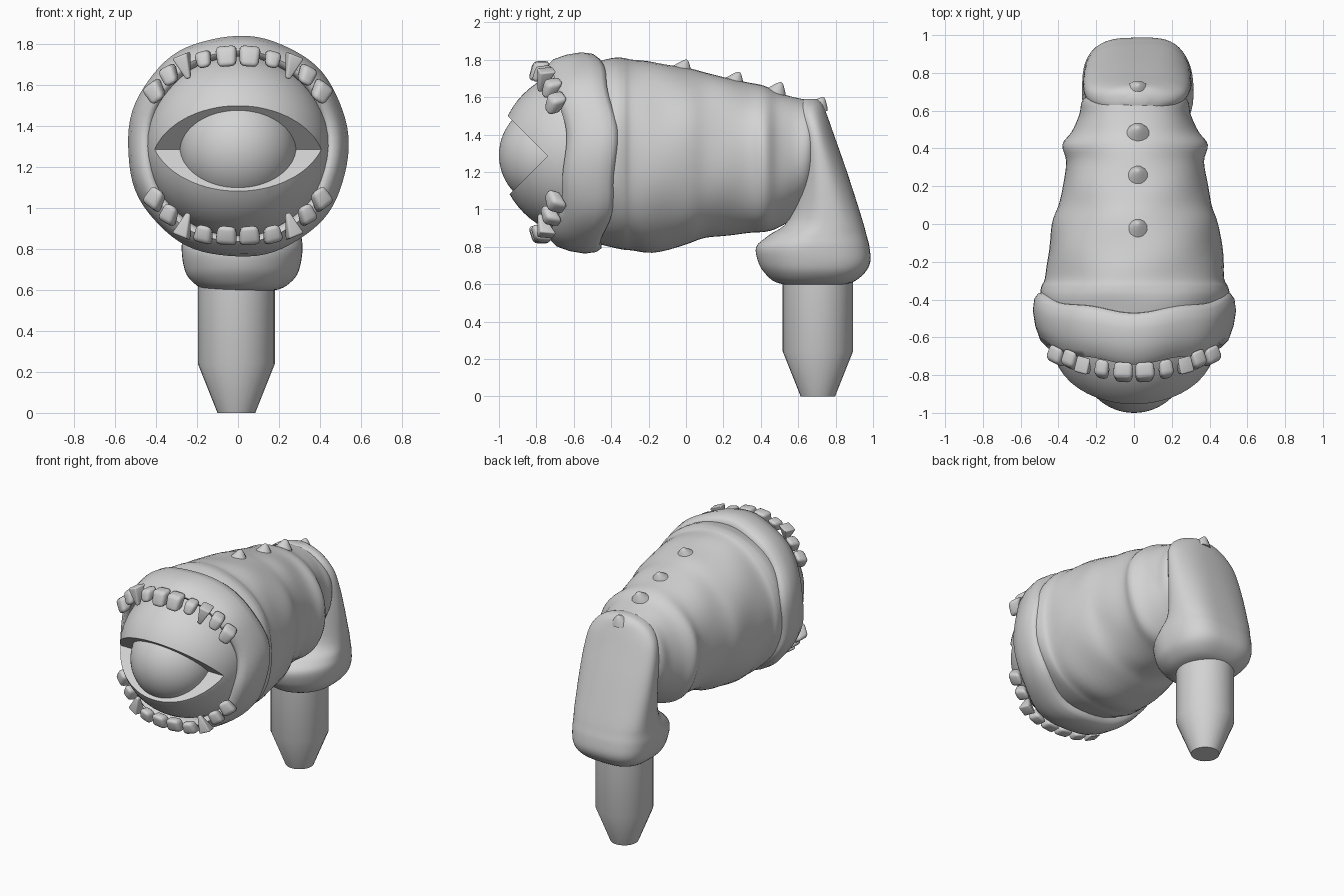
import bpy, bmesh, math
from mathutils import Vector, Matrix

if "Cube" in bpy.data.objects:
    bpy.data.objects.remove(bpy.data.objects["Cube"])

grey = bpy.data.materials.new("plain grey")
grey.diffuse_color = (0.65, 0.65, 0.65, 1)
grey.use_nodes = True
grey.node_tree.nodes["Principled BSDF"].inputs["Base Color"].default_value = grey.diffuse_color


def finish(name, bm, angle=40):
    bmesh.ops.recalc_face_normals(bm, faces=bm.faces)
    me = bpy.data.meshes.new(name)
    bm.to_mesh(me)
    bm.free()
    ob = bpy.data.objects.new(name, me)
    bpy.context.collection.objects.link(ob)
    me.materials.append(grey)
    bpy.ops.object.select_all(action='DESELECT')
    ob.select_set(True)
    bpy.context.view_layer.objects.active = ob
    bpy.ops.object.shade_smooth_by_angle(angle=math.radians(angle))
    return ob


def sgn_pow(v, p):
    return math.copysign(abs(v) ** p, v)


def loft(name, rings, closed=False, angle=40):
    """Skin a list of point rings; cap the ends unless it loops."""
    bm = bmesh.new()
    vs = [[bm.verts.new(p) for p in r] for r in rings]
    n, m = len(vs[0]), len(vs)
    for i in range(m if closed else m - 1):
        a, b = vs[i], vs[(i + 1) % m]
        for k in range(n):
            bm.faces.new((a[k], a[(k + 1) % n], b[(k + 1) % n], b[k]))
    if not closed:
        bm.faces.new(vs[0])
        bm.faces.new(vs[-1])
    return finish(name, bm, angle)


def smooth_rows(rows, steps):
    """Catmull-Rom interpolation of profile rows."""
    out = []
    for i in range(len(rows) - 1):
        p = [rows[max(0, min(len(rows) - 1, i + d))] for d in (-1, 0, 1, 2)]
        for s in range(steps):
            t = s / steps
            out.append([0.5 * (2 * b + (c - a) * t + (2 * a - 5 * b + 4 * c - d) * t * t
                        + (3 * b - a - 3 * c + d) * t ** 3) for a, b, c, d in zip(*p)])
    return out + [list(rows[-1])]


N = 56
ANG = [2 * math.pi * k / N for k in range(N)]

# Fleshy body: y, bottom, top, half width
rows = [(-.56, .84, 1.77, .46), (-.40, .80, 1.81, .50), (-.335, .785, 1.81, .495),
        (-.29, .78, 1.80, .475), (-.18, .77, 1.79, .465), (0, .81, 1.755, .44),
        (.10, .845, 1.73, .405), (.20, .86, 1.71, .385), (.33, .87, 1.675, .365),
        (.42, .875, 1.655, .385), (.49, .90, 1.625, .335), (.58, .96, 1.60, .295),
        (.66, 1.05, 1.575, .275), (.72, 1.20, 1.52, .19)]
rings = []
for y, lo, hi, w in smooth_rows(rows, 4):
    ring = []
    for a in ANG:
        wave = .010 * math.sin(3 * a + 9 * y) * math.sin(11 * y + 2 * a) \
            + .005 * math.sin(5 * a - 17 * y)
        r = 1 + wave
        ring.append((.005 + w * r * sgn_pow(math.cos(a), .95), y,
                     (lo + hi) / 2 + (hi - lo) / 2 * r * sgn_pow(math.sin(a), .95)))
    rings.append(ring)
loft("body", rings)

# Drooping sleeve at the rear, squarer at the back: z, front y, back y, half width
rows = [(.59, .58, .80, .12), (.61, .48, .89, .20), (.66, .42, .955, .26),
        (.72, .385, .985, .285), (.80, .375, .98, .295), (.86, .44, .965, .29),
        (.95, .55, .94, .285), (1.2, .59, .86, .285), (1.4, .59, .79, .27),
        (1.5, .58, .755, .225), (1.56, .59, .73, .15), (1.59, .63, .70, .06)]
rings = []
for z, f, b, w in smooth_rows(rows, 4):
    ring = []
    low = max(0, min(1, (1.35 - z) / .5))
    for a in ANG:
        r = 1 + .014 * math.sin(5 * a + 1.2) * min(1, (z - .55) * 2)
        back = math.sin(a) > 0
        pc = .85 - .25 * low if back else .95 + .15 * low
        ps = .9 - .2 * low if back else .95
        ring.append((.01 + .008 * low + w * r * sgn_pow(math.cos(a), pc),
                     (f + b) / 2 + (b - f) / 2 * r * sgn_pow(math.sin(a), ps), z))
    rings.append(ring)
loft("sleeve", rings)

# Curled lip around the mouth: radius and depth section swept round the opening
section = [(.46, -.37), (.51, -.372), (.53, -.40), (.538, -.46), (.525, -.54), (.50, -.61),
           (.465, -.645), (.435, -.64), (.42, -.60), (.42, -.48)]
rings = []
for k in range(80):
    a = 2 * math.pi * k / 80
    c, s = math.cos(a), math.sin(a)
    ring = []
    for r, y in section:
        rr = r * (1 + .005 * math.sin(9 * a + 1))
        shift = -.09 * s * s + .010 * math.sin(7 * a)
        ring.append((rr * sgn_pow(c, .96), y + shift,
                     1.30 + rr * (1.0 if r > .46 else 1.04) * sgn_pow(s, .96)))
    rings.append(ring)
loft("lip", rings, True, 60)


def ball(bm, r, loc, u=48, v=32):
    rot = Matrix.Rotation(math.pi / 2, 4, 'X')
    return bmesh.ops.create_uvsphere(bm, u_segments=u, v_segments=v, radius=r,
                                     matrix=Matrix.Translation(loc) @ rot)


# Eyelids: one ball split by two slanted planes, leaving a wedge for the eye
for name, side in (("upper_eyelid", 1), ("lower_eyelid", -1)):
    bm = bmesh.new()
    ball(bm, .45, (0, -.55, 1.30))
    cut = bmesh.ops.bisect_plane(bm, geom=bm.verts[:] + bm.edges[:] + bm.faces[:],
                                 plane_co=(0, -.74, 1.285), plane_no=(0, 1, side),
                                 clear_inner=True)
    rim = [e for e in cut['geom_cut'] if isinstance(e, bmesh.types.BMEdge)]
    bmesh.ops.contextual_create(bm, geom=rim)
    finish(name, bm)

bm = bmesh.new()
ball(bm, .285, (0, -.715, 1.29))
finish("eyeball", bm)

# Teeth: x, z, y, width, height, tip taper
upper = [(.055, 1.74, -.77, .105, .10, .85), (.165, 1.725, -.755, .08, .08, .8),
         (.255, 1.69, -.745, .08, .12, .3), (.33, 1.65, -.705, .085, .09, .8),
         (.40, 1.57, -.685, .095, .095, .8)]
lower = [(.055, .865, -.77, .105, .09, .85), (.165, .87, -.76, .095, .085, .8),
         (.255, .915, -.745, .08, .12, .3), (.33, .965, -.71, .085, .09, .8),
         (.40, 1.04, -.685, .095, .095, .8)]
for label, row in (("upper_tooth", upper), ("lower_tooth", lower)):
    for x, z, y, w, h, taper in row:
        for side in (-1, 1):
            bm = bmesh.new()
            bmesh.ops.create_cube(bm, size=1)
            # tooth stands on the lip, tip pointing inward and a little forward
            for v in bm.verts:
                tip = v.co.z < 0
                k = taper if tip else 1
                v.co = Vector((v.co.x * w * k, v.co.y * .09 * k - (.035 if tip else 0),
                               v.co.z * h))
            bmesh.ops.bevel(bm, geom=bm.edges[:], offset=.024 if taper > .5 else .010,
                            segments=3, profile=.5, affect='EDGES')
            flip = 1 if z > 1.3 else -1
            tilt = side * flip * .65 * math.atan2(x, abs(z - 1.30))
            bm.transform(Matrix.Translation((side * x, y, z)) @ Matrix.Rotation(tilt, 4, 'Y')
                         @ Matrix.Rotation(.4 * side * x / .4, 4, 'Z')
                         @ Matrix.Diagonal((1, 1, flip, 1)))
            finish(label, bm, 60)

# Back spikes: flared thorns leaning to the rear, placed by their tips
for y, z in ((.00, 1.80), (.28, 1.735), (.505, 1.68), (.73, 1.60)):
    rings = []
    for t, r in ((0, .085), (.3, .066), (.55, .047), (.8, .028), (.95, .013), (1, .004)):
        rings.append([(.02 + r * .9 * math.cos(a), y - .055 * (1 - t) + r * math.sin(a),
                       z - .075 * (1 - t)) for a in ANG[::4]])
    loft("back_spike", rings, False, 60)

# Tapered peg
rings = [[(-.008 + r * math.cos(a), .705 + r * math.sin(a), z) for a in ANG[::2]]
         for r, z in ((.092, 0), (.188, .24), (.188, .80))]
loft("peg", rings, False, 35)
